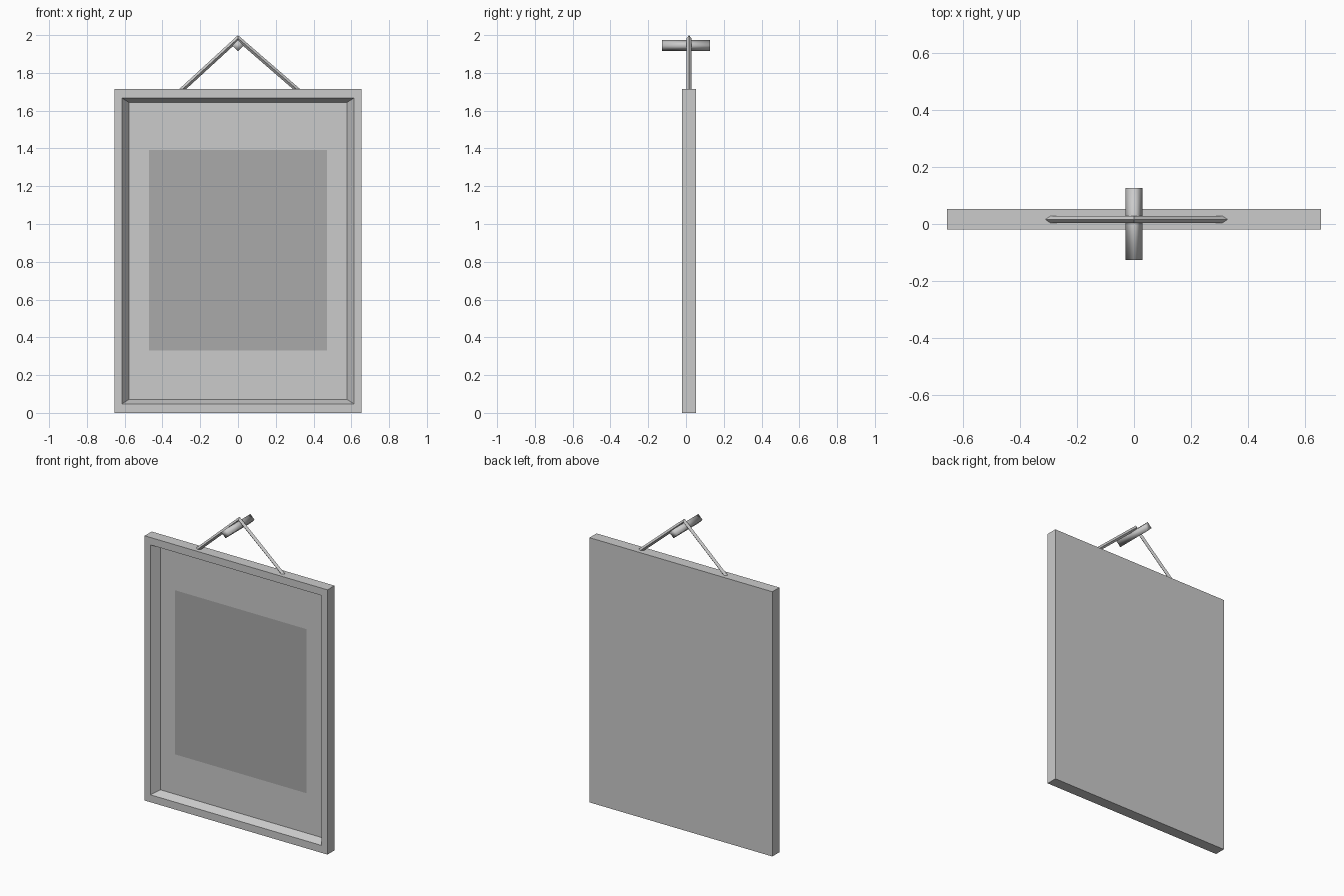
import bpy, bmesh, math
from mathutils import Vector

if "Cube" in bpy.data.objects:
    bpy.data.objects.remove(bpy.data.objects["Cube"])


def make_object(name, bm, smooth=False):
    bmesh.ops.recalc_face_normals(bm, faces=bm.faces)
    mesh = bpy.data.meshes.new(name)
    bm.to_mesh(mesh)
    bm.free()
    ob = bpy.data.objects.new(name, mesh)
    bpy.context.collection.objects.link(ob)
    for p in mesh.polygons:
        p.use_smooth = smooth
    return ob


def loft(name, rings, smooth=False):
    """Skin a list of matching closed rings and cap both ends."""
    bm = bmesh.new()
    vs = [[bm.verts.new(p) for p in ring] for ring in rings]
    n = len(vs[0])
    for a, b in zip(vs, vs[1:]):
        for i in range(n):
            j = (i + 1) % n
            bm.faces.new((a[i], a[j], b[j], b[i]))
    bm.faces.new(vs[0])
    bm.faces.new(vs[-1])
    return make_object(name, bm, smooth)


def rect(half, z0, z1, y):
    return [(-half, y, z0), (half, y, z0), (half, y, z1), (-half, y, z1)]


# Frame: back, outer sides, front rim, sloped recess and backing board
loft("picture_frame", [
    rect(0.655, 0.0, 1.715, 0.052),
    rect(0.655, 0.0, 1.715, -0.02),
    rect(0.614, 0.048, 1.667, -0.02),
    rect(0.578, 0.071, 1.644, 0.03),
])

# Picture: thin dark sheet just in front of the backing board
bm = bmesh.new()
bm.faces.new([bm.verts.new(p) for p in rect(0.47, 0.33, 1.393, 0.028)])
picture = make_object("picture", bm)
dark = bpy.data.materials.new("dark_print")
dark.diffuse_color = (0.4, 0.4, 0.4, 1)
dark.use_nodes = True
dark.node_tree.nodes["Principled BSDF"].inputs["Base Color"].default_value = dark.diffuse_color
picture.data.materials.append(dark)

# Wall peg: four-sided rod standing on its edge
loft("wall_peg", [
    [(0.03, y, 1.945), (0, y, 1.975), (-0.03, y, 1.945), (0, y, 1.915)]
    for y in (-0.127, 0.127)
])
bpy.context.view_layer.objects.active = bpy.data.objects["wall_peg"]
bpy.data.objects["wall_peg"].select_set(True)
bpy.ops.object.shade_smooth_by_angle(angle=math.radians(91 - 1e-3) - 0.01)

# Hanging cord: diamond section mitred over the peg
r, cy = 0.0125, 0.016
left, apex, right = Vector((-0.312, 0, 1.697)), Vector((0, 0, 1.983)), Vector((0.33, 0, 1.697))


def cord_ring(centre, normal):
    side = Vector((0, r, 0))
    c = centre + Vector((0, cy, 0))
    return [c + normal, c + side, c - normal, c - side]


def up_normal(a, b):
    d = (b - a).normalized()
    return Vector((-d.z, 0, d.x))


n1, n2 = up_normal(left, apex), up_normal(apex, right)
mitre = (n1 + n2).normalized()
loft("hanging_cord", [
    cord_ring(left, n1 * r),
    cord_ring(apex, mitre * (r / mitre.dot(n1))),
    cord_ring(right, n2 * r),
])
